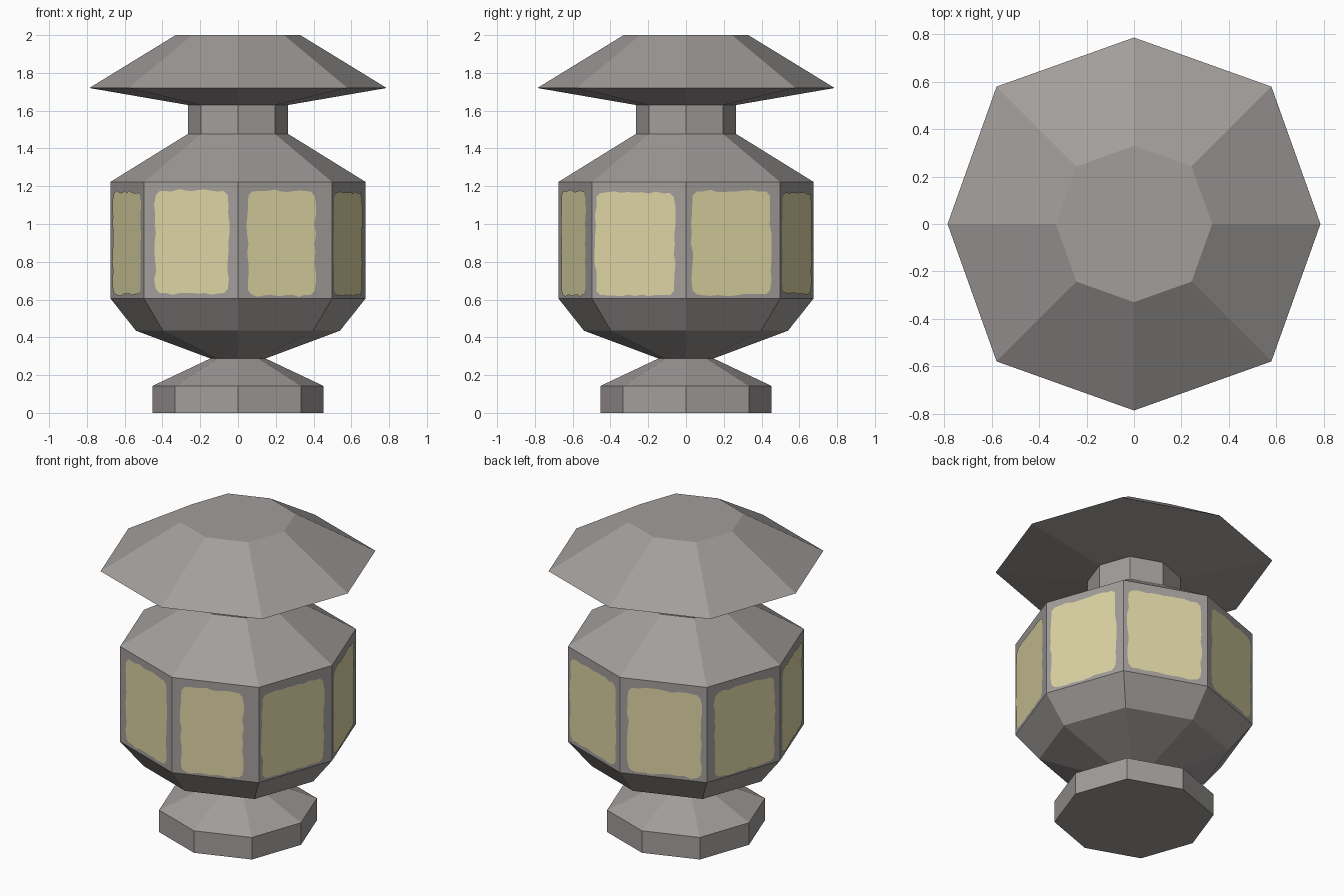
import bpy
import bmesh
import math
import random
from mathutils import Vector

if "Cube" in bpy.data.objects:
    bpy.data.objects.remove(bpy.data.objects["Cube"])

random.seed(4)
DIAG = 0.737  # per-axis position of the diagonal corners relative to the axis corners


def material(name, color):
    m = bpy.data.materials.new(name)
    m.diffuse_color = (*color, 1)
    m.use_nodes = True
    m.node_tree.nodes["Principled BSDF"].inputs["Base Color"].default_value = m.diffuse_color
    return m


STONE = material("grey stone", (0.36, 0.34, 0.33))
GLOW = material("pale yellow window", (0.72, 0.66, 0.37))


def corner(i, r):
    """Corner i of the eight-sided plan, counter-clockwise from +x."""
    a = math.radians(45 * i)
    if i % 2 == 0:
        return Vector((r * round(math.cos(a)), r * round(math.sin(a)), 0))
    return Vector((math.copysign(r * DIAG, math.cos(a)),
                   math.copysign(r * DIAG, math.sin(a)), 0))


def finish(name, bm, mat):
    me = bpy.data.meshes.new(name)
    bm.to_mesh(me)
    bm.free()
    me.materials.append(mat)
    ob = bpy.data.objects.new(name, me)
    bpy.context.collection.objects.link(ob)
    return ob


def eight_sided(name, profile, cap_bottom=False, cap_top=False):
    """Stack eight-cornered rings given as (radius, height)."""
    bm = bmesh.new()
    rings = [[bm.verts.new(corner(i, r) + Vector((0, 0, z))) for i in range(8)]
             for r, z in profile]
    for lo, hi in zip(rings, rings[1:]):
        for i in range(8):
            j = (i + 1) % 8
            bm.faces.new((lo[i], lo[j], hi[j], hi[i]))
    if cap_bottom:
        bm.faces.new(rings[0][::-1])
    if cap_top:
        bm.faces.new(rings[-1])
    return finish(name, bm, STONE)


# Stone parts from the ground up
eight_sided("base", [(0.452, 0), (0.452, 0.143), (0.146, 0.288)], cap_bottom=True)
eight_sided("bowl", [(0.146, 0.288), (0.54, 0.435), (0.675, 0.605)])
eight_sided("lamp_body", [(0.675, 0.605), (0.675, 1.223)])
eight_sided("shoulder", [(0.675, 1.223), (0.265, 1.477)])
eight_sided("neck", [(0.265, 1.477), (0.265, 1.63)])
eight_sided("roof", [(0.265, 1.63), (0.787, 1.72), (0.33, 2.0)], cap_top=True)


def rough_outline(u0, u1, z0, z1, cut=0.025, steps=10, rough=0.007):
    """Rectangle with clipped corners and slightly ragged edges."""
    c = [Vector((u0, z0)), Vector((u1, z0)), Vector((u1, z1)), Vector((u0, z1))]
    pts = []
    for k in range(4):
        a, b = c[k], c[(k + 1) % 4]
        d = (b - a).normalized()
        n = Vector((-d.y, d.x))
        a, b = a + d * cut, b - d * cut
        for s in range(steps + 1):
            wobble = random.uniform(-rough, rough) if 0 < s < steps else 0.004
            pts.append(a.lerp(b, s / steps) + n * wobble)
    return pts


# Windows: left and right edge as a fraction of each wall, bottom and top height
WINDOWS = [(0.06, 0.90, 0.625, 1.175), (0.05, 0.92, 0.63, 1.165),
           (0.09, 0.94, 0.625, 1.17), (0.10, 0.92, 0.62, 1.17),
           (0.08, 0.92, 0.625, 1.17), (0.12, 0.90, 0.63, 1.178),
           (0.10, 0.82, 0.62, 1.175), (0.04, 0.88, 0.62, 1.167)]
for i, (f0, f1, z0, z1) in enumerate(WINDOWS):
    p, q = corner(i, 0.675), corner((i + 1) % 8, 0.675)
    along = (q - p).normalized()
    out = Vector((along.y, -along.x, 0)) * 0.003
    width = (q - p).length
    bm = bmesh.new()
    bm.faces.new([bm.verts.new(p + along * u + out + Vector((0, 0, z)))
                  for u, z in rough_outline(f0 * width, f1 * width, z0, z1)])
    finish(f"window_{i + 1}", bm, GLOW)
